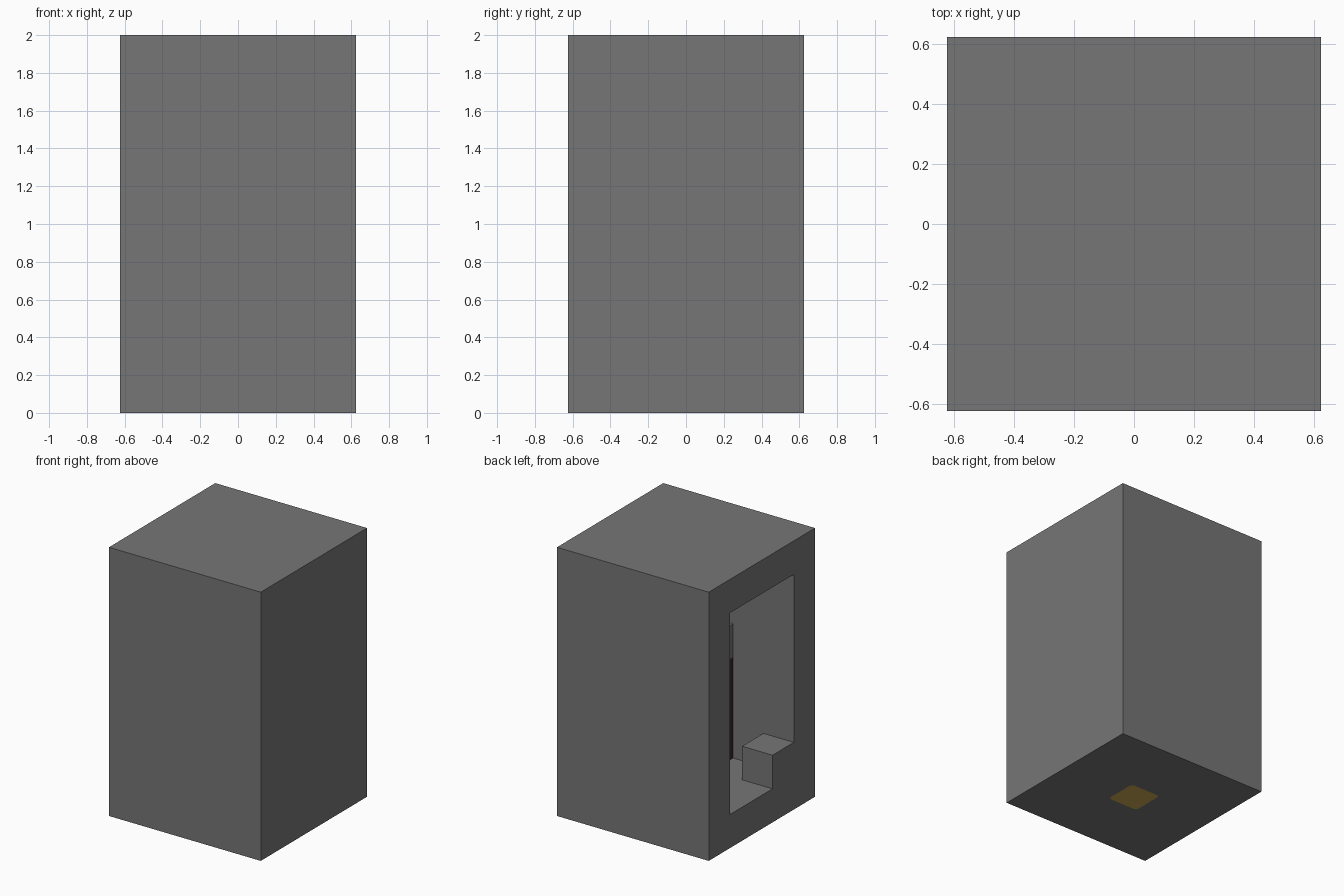
import bpy
import bmesh
from mathutils import Matrix, Vector

cube = bpy.data.objects.get("Cube")
if cube:
    bpy.data.objects.remove(cube, do_unlink=True)

U = 0.25          # one block
HALF = 2.5 * U    # half the width of the tower


def material(name, rgb):
    mat = bpy.data.materials.new(name)
    mat.use_nodes = True
    mat.diffuse_color = (*rgb, 1)
    mat.node_tree.nodes["Principled BSDF"].inputs["Base Color"].default_value = (*rgb, 1)
    return mat


stone = material("stone grey", (0.18, 0.18, 0.18))
gold = material("gold", (0.60, 0.39, 0.09))
dark_brick = material("dark red brick", (0.041, 0.021, 0.025))


def box(name, low, high, mat, corner=0):
    """Box between two corners, with optional chamfered upright edges."""
    low, high = Vector(low), Vector(high)
    bm = bmesh.new()
    bmesh.ops.create_cube(bm, size=1)
    size = high - low
    bmesh.ops.transform(bm, verts=bm.verts,
                        matrix=Matrix.Translation((low + high) / 2) @ Matrix.Diagonal((*size, 1)))
    if corner:
        upright = [e for e in bm.edges
                   if abs(e.verts[0].co.z - e.verts[1].co.z) > 0.01]
        bmesh.ops.bevel(bm, geom=upright, offset=corner, segments=1, affect='EDGES')
    mesh = bpy.data.meshes.new(name)
    bm.to_mesh(mesh)
    bm.free()
    mesh.materials.append(mat)
    obj = bpy.data.objects.new(name, mesh)
    bpy.context.collection.objects.link(obj)
    return obj


def cut(target, cutter):
    """Subtract the cutter from the target, then discard the cutter."""
    cutter.hide_render = True
    mod = target.modifiers.new("cut", 'BOOLEAN')
    mod.operation = 'DIFFERENCE'
    mod.solver = 'EXACT'
    mod.object = cutter
    bpy.context.view_layer.objects.active = target
    bpy.ops.object.modifier_apply(modifier=mod.name)
    bpy.data.objects.remove(cutter, do_unlink=True)


# Tower shell with a tall chamber open on one side
shell = box("tower_shell", (-HALF, -HALF, 0), (HALF, HALF, 8 * U), stone)
cut(shell, box("chamber_cutter", (-HALF - U, -1.5 * U, U), (1.5 * U, 1.5 * U, 7 * U), stone))

# Gold block set through the centre of the floor
cut(shell, box("floor_cutter", (-U / 2, -U / 2, -U), (U / 2, U / 2, 2 * U), stone, 0.02))
box("gold_floor_block", (-U / 2, -U / 2, 0), (U / 2, U / 2, U), gold, 0.02)

# Step in the corner of the doorway
box("doorway_step", (-HALF, -1.5 * U, U), (-1.5 * U, -U / 2, 2 * U), stone)

# Brick pillars with stone caps on both sides of the chamber
for side, y in (("right", -1.5 * U), ("left", U / 2)):
    box(side + "_pillar", (-U / 2, y, U), (U / 2, y + U, 4 * U), dark_brick)
    box(side + "_pillar_cap", (-U / 2, y, 4 * U), (U / 2, y + U, 5 * U), stone)
